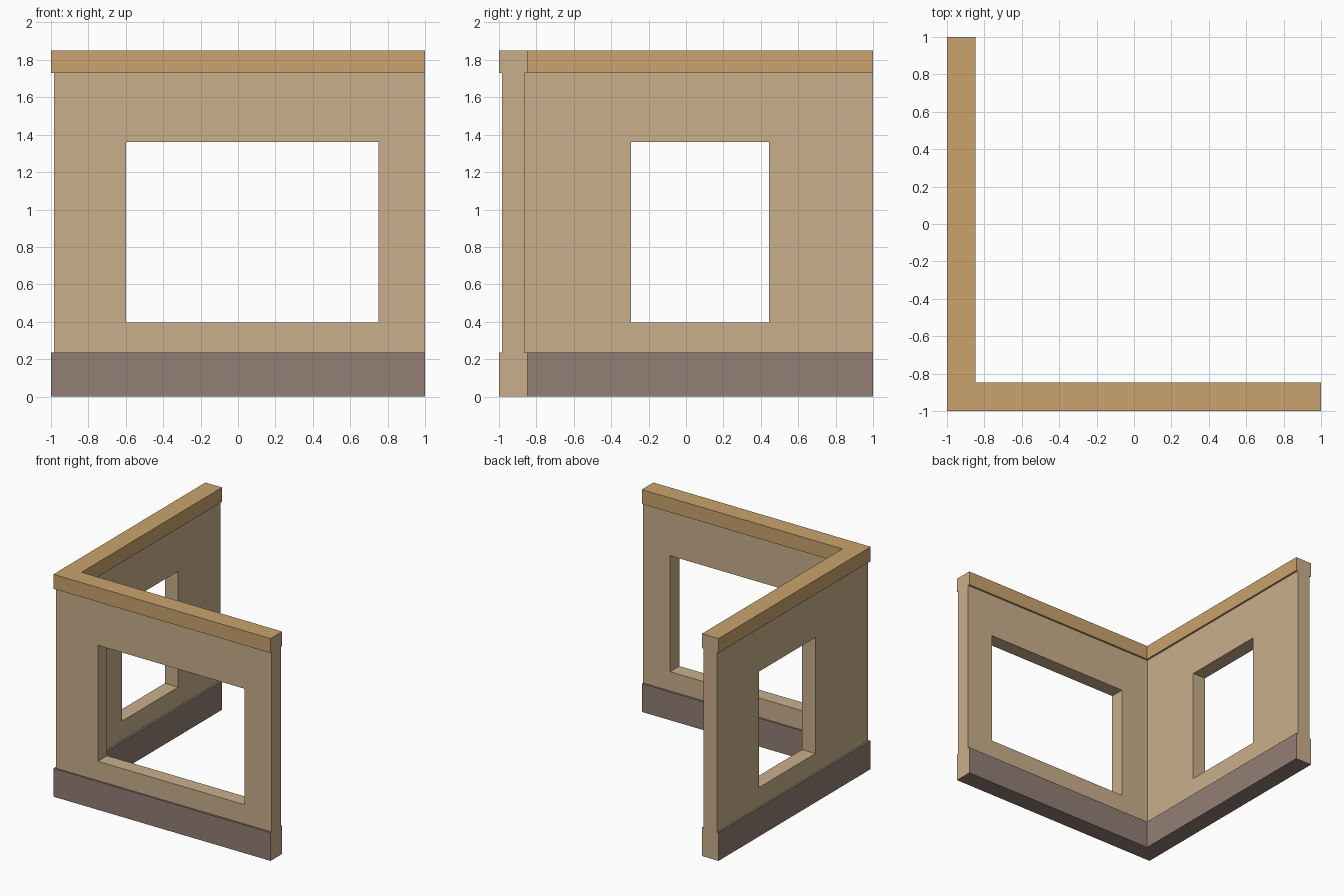
import bpy, bmesh
from mathutils import Vector

if "Cube" in bpy.data.objects:
    bpy.data.objects.remove(bpy.data.objects["Cube"])


def material(name, rgb):
    lin = [((c / 255 + 0.055) / 1.055) ** 2.4 for c in rgb]
    m = bpy.data.materials.new(name)
    m.diffuse_color = (*lin, 1)
    m.use_nodes = True
    m.node_tree.nodes["Principled BSDF"].inputs["Base Color"].default_value = m.diffuse_color
    return m


PLASTER = material("plaster tan", (201, 175, 139))
STONE = material("plinth brown", (146, 126, 117))
TRIM = material("trim ochre", (201, 163, 109))

BASE_Z, TRIM_Z, TOP = 0.235, 1.73, 1.85
OUT, WALL_OUT, WALL_IN, IN = 1.0, 0.985, 0.863, 0.847

# Wall cross-section (distance out from the centre, height)
profile = [(OUT, 0), (OUT, BASE_Z), (WALL_OUT, BASE_Z), (WALL_OUT, TRIM_Z),
           (OUT, TRIM_Z), (OUT, TOP), (IN, TOP), (IN, TRIM_Z),
           (WALL_IN, TRIM_Z), (WALL_IN, BASE_Z), (IN, BASE_Z), (IN, 0)]

# Corner wall: sweep the section along both wings with a mitred corner
bm = bmesh.new()
rings = [[bm.verts.new(f(d, z)) for d, z in profile] for f in (
    lambda d, z: (1, -d, z),
    lambda d, z: (-d, -d, z),
    lambda d, z: (-d, 1, z))]
for a, b in zip(rings, rings[1:]):
    for i in range(len(profile)):
        j = (i + 1) % len(profile)
        bm.faces.new((a[i], a[j], b[j], b[i]))
for end in (rings[0], rings[-1]):
    bm.faces.new(end)
bmesh.ops.recalc_face_normals(bm, faces=bm.faces)

# Plinth and top trim coloured by height; the cut ends stay plaster
for f in bm.faces:
    if len(f.verts) > 4:
        continue
    z = [v.co.z for v in f.verts]
    if max(z) < BASE_Z + 0.01:
        f.material_index = 1
    elif min(z) > TRIM_Z - 0.01:
        f.material_index = 2
me = bpy.data.meshes.new("corner_wall")
bm.to_mesh(me)
bm.free()
for m in (PLASTER, STONE, TRIM):
    me.materials.append(m)
wall = bpy.data.objects.new("corner_wall", me)
bpy.context.collection.objects.link(wall)
bpy.context.view_layer.objects.active = wall


def cut_window(name, lo, hi):
    """Cut a box-shaped opening through the wall."""
    lo, hi = Vector(lo), Vector(hi)
    bpy.ops.mesh.primitive_cube_add(size=1, location=(lo + hi) / 2)
    cutter = bpy.context.object
    cutter.name = name
    cutter.scale = hi - lo
    cutter.hide_render = True
    cutter.data.materials.append(PLASTER)
    bpy.context.view_layer.objects.active = wall
    mod = wall.modifiers.new(name, 'BOOLEAN')
    mod.operation = 'DIFFERENCE'
    mod.solver = 'EXACT'
    mod.object = cutter
    bpy.ops.object.modifier_apply(modifier=mod.name)
    bpy.data.objects.remove(cutter)


# Window openings
cut_window("front_window", (-0.6, -1.1, 0.395), (0.75, -0.75, 1.36))
cut_window("side_window", (-1.1, -0.295, 0.395), (-0.75, 0.445, 1.36))
